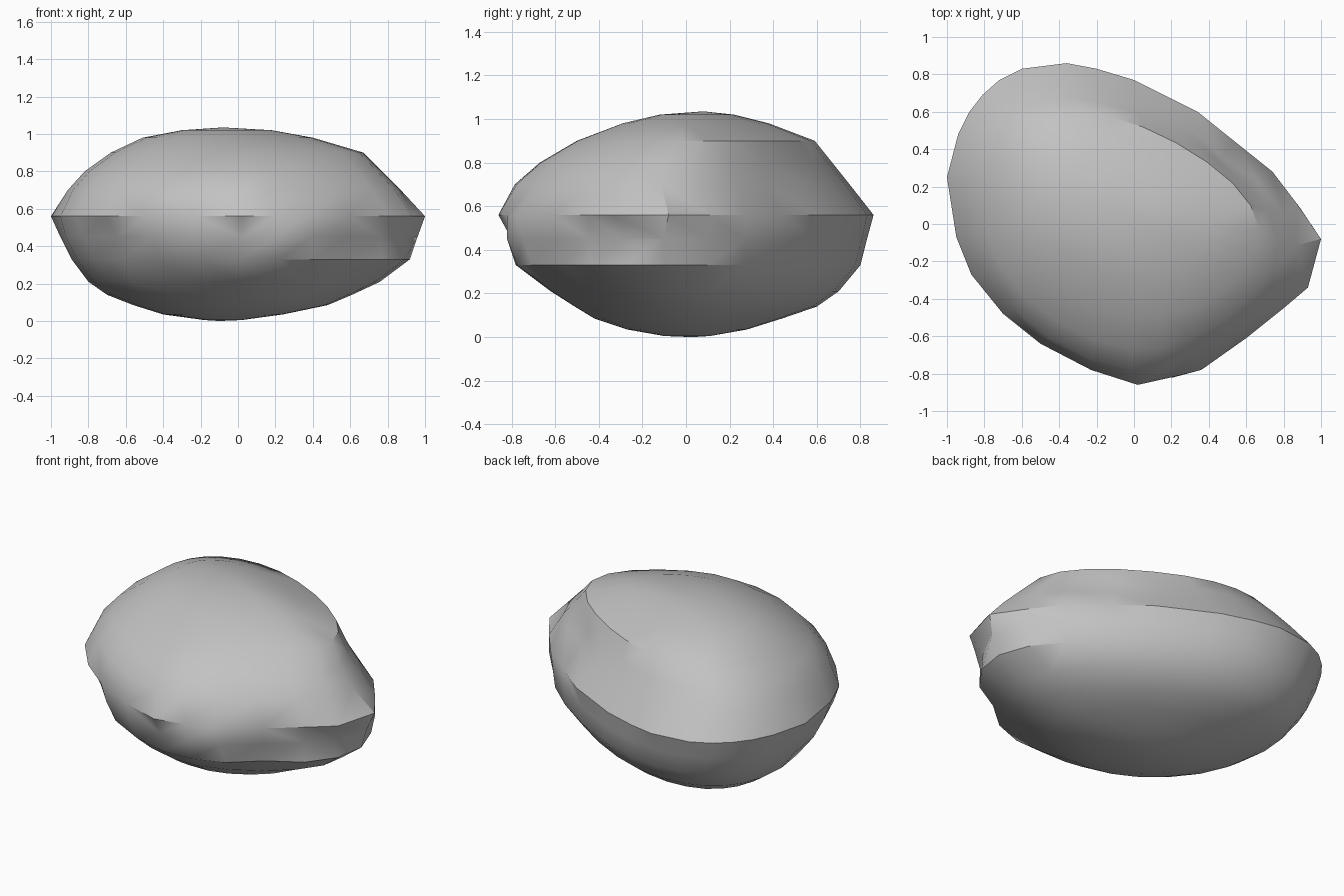
import bpy, bmesh

if "Cube" in bpy.data.objects:
    bpy.data.objects.remove(bpy.data.objects["Cube"])

# Widest outline of the boulder, seen from above, at its ridge
outline = [(1, -.08), (.87, .11), (.74, .28), (.54, .44), (.34, .60), (0, .77), (-.2, .83), (-.36, .86),
           (-.6, .83), (-.72, .77), (-.81, .69), (-.88, .6), (-.94, .48), (-1, .25), (-.95, -.07),
           (-.87, -.27), (-.7, -.48), (-.5, -.64), (-.23, -.78), (.02, -.86), (.2, -.82), (.36, -.78),
           (.6, -.61), (.8, -.45), (.93, -.34)]
n = len(outline)

# Height with left, right, front and back limits of each ring, and rounding passes
rings = [(.005, -.18, .02, -.1, .11, 6), (.035, -.40, .24, -.27, .28, 5), (.085, -.56, .48, -.42, .44, 5),
         (.14, -.70, .61, -.51, .60, 4), (.21, -.80, .76, -.62, .70, 3), (.33, -.89, .92, -.78, .80, 2),
         (.45, -.95, .96, -.83, .83, 1), (.56, -1, 1, -.86, .86, 0), (.70, -.91, .87, -.785, .75, 1),
         (.80, -.82, .77, -.67, .67, 2), (.90, -.68, .67, -.50, .59, 3), (.98, -.51, .40, -.29, .38, 5),
         (1.02, -.30, .18, -.12, .22, 6)]

# Chipped corners: (ring, outline point) -> offset
chips = {(6, 24): (-.05, .02, 0), (6, 23): (-.03, .02, 0), (6, 22): (-.02, .03, 0),
         (5, 22): (-.02, .03, 0), (6, 16): (.03, .03, 0), (5, 16): (.01, .02, 0),
         (6, 19): (0, .03, 0), (8, 21): (-.01, .02, 0), (8, 3): (-.02, -.02, 0)}


def rounded(points, passes):
    """Soften the outline's corners, then stretch it back to a unit box."""
    for _ in range(passes):
        points = [tuple((points[i - 1][k] + 2 * points[i][k] + points[(i + 1) % n][k]) / 4
                        for k in (0, 1)) for i in range(n)]
    lo = [min(p[k] for p in points) for k in (0, 1)]
    hi = [max(p[k] for p in points) for k in (0, 1)]
    return [tuple((p[k] - lo[k]) / (hi[k] - lo[k]) for k in (0, 1)) for p in points]


bm = bmesh.new()
loops = []
for r, (z, x0, x1, y0, y1, passes) in enumerate(rings):
    loop = []
    for i, (u, v) in enumerate(rounded(outline, passes)):
        dx, dy, dz = chips.get((r, i), (0, 0, 0))
        loop.append(bm.verts.new((x0 + u * (x1 - x0) + dx, y0 + v * (y1 - y0) + dy, z + dz)))
    loops.append(loop)

# Skin between rings, then close both ends with shallow fans
for a, b in zip(loops, loops[1:]):
    for i in range(n):
        j = (i + 1) % n
        bm.faces.new((a[i], a[j], b[j], b[i]))
bottom = bm.verts.new((-.1, .03, 0))
top = bm.verts.new((-.08, .08, 1.035))
for i in range(n):
    j = (i + 1) % n
    bm.faces.new((bottom, loops[0][j], loops[0][i]))
    bm.faces.new((top, loops[-1][i], loops[-1][j]))
bmesh.ops.triangulate(bm, faces=bm.faces[:])
bmesh.ops.recalc_face_normals(bm, faces=bm.faces[:])

mesh = bpy.data.meshes.new("boulder")
bm.to_mesh(mesh)
bm.free()
boulder = bpy.data.objects.new("boulder", mesh)
bpy.context.collection.objects.link(boulder)

# Plain grey stone
stone = bpy.data.materials.new("grey stone")
stone.diffuse_color = (.54, .54, .54, 1)
stone.use_nodes = True
stone.node_tree.nodes["Principled BSDF"].inputs["Base Color"].default_value = stone.diffuse_color
mesh.materials.append(stone)

# Smooth stone with crisp chipped edges
bpy.context.view_layer.objects.active = boulder
boulder.select_set(True)
bpy.ops.object.shade_smooth_by_angle(angle=.6)
